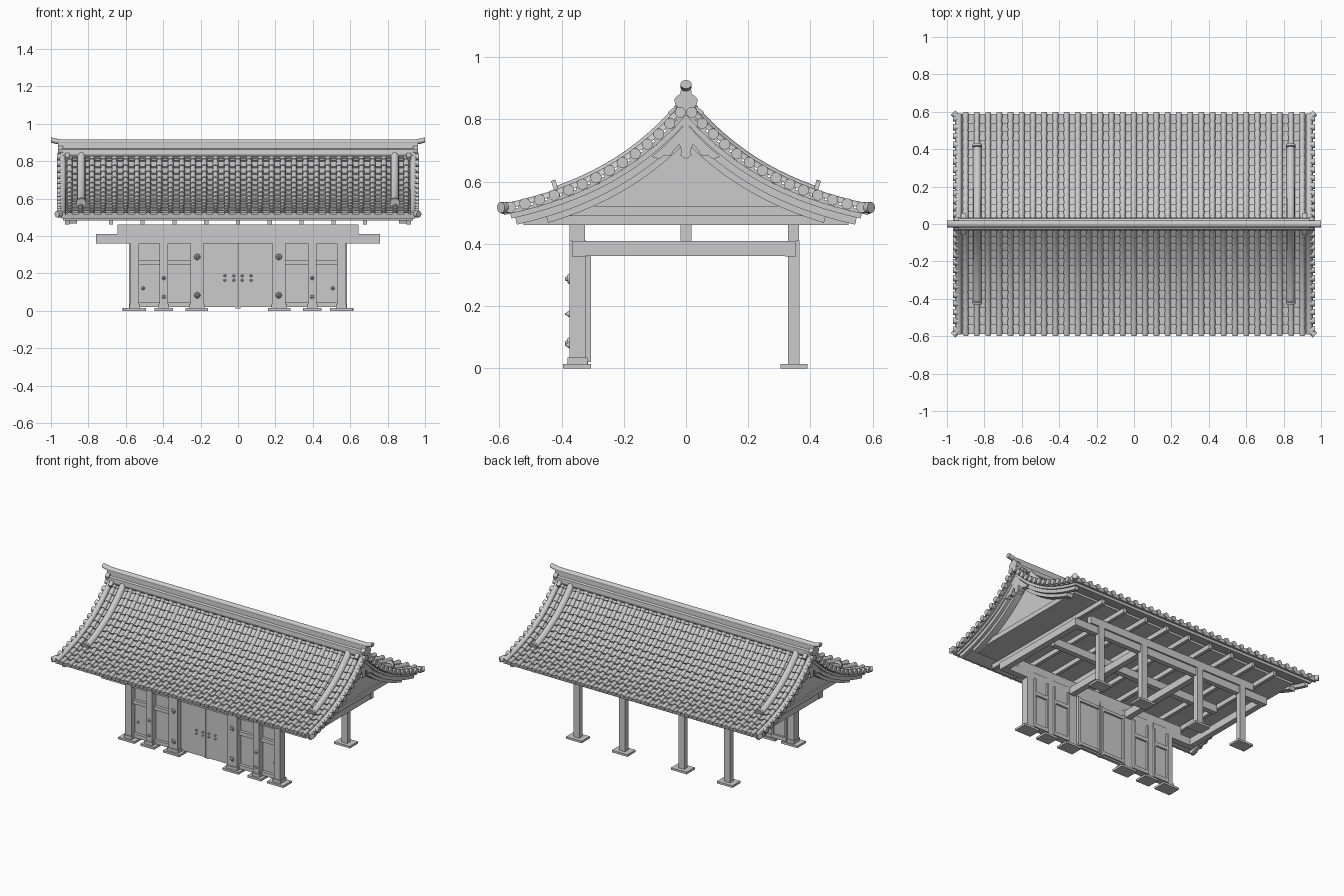
import bpy, bmesh, math
from mathutils import Vector, Matrix

if "Cube" in bpy.data.objects:
    bpy.data.objects.remove(bpy.data.objects["Cube"])


def finish(name, bm, smooth=False):
    bmesh.ops.recalc_face_normals(bm, faces=bm.faces[:])
    me = bpy.data.meshes.new(name)
    bm.to_mesh(me)
    bm.free()
    if smooth:
        me.shade_smooth()
        me.set_sharp_from_angle(angle=math.radians(40))
    ob = bpy.data.objects.new(name, me)
    bpy.context.collection.objects.link(ob)
    return ob


def boxes(name, items, mirror=False):
    """items: (x0, x1, y0, y1, z0, z1); mirror repeats them at -x"""
    bm = bmesh.new()
    if mirror:
        items = items + [(-b[1], -b[0]) + tuple(b[2:]) for b in items]
    for x0, x1, y0, y1, z0, z1 in items:
        m = Matrix.Translation(((x0 + x1) / 2, (y0 + y1) / 2, (z0 + z1) / 2)) @ \
            Matrix.Diagonal((x1 - x0, y1 - y0, z1 - z0, 1))
        bmesh.ops.create_cube(bm, size=1, matrix=m)
    return finish(name, bm)


def add_prism(bm, pts, x0, x1):
    a = [bm.verts.new((x0, y, z)) for y, z in pts]
    b = [bm.verts.new((x1, y, z)) for y, z in pts]
    n = len(pts)
    bm.faces.new(a)
    bm.faces.new(b[::-1])
    for i in range(n):
        bm.faces.new((a[i], a[(i + 1) % n], b[(i + 1) % n], b[i]))


def add_loft(bm, rings):
    vr = [[bm.verts.new(p) for p in r] for r in rings]
    n = len(vr[0])
    for a, b in zip(vr, vr[1:]):
        for i in range(n):
            bm.faces.new((a[i], a[(i + 1) % n], b[(i + 1) % n], b[i]))
    bm.faces.new(vr[0])
    bm.faces.new(vr[-1][::-1])


def add_rod(bm, p, axis, r1, r2, length, seg=10):
    """cylinder or cone centred on p along axis"""
    rot = Vector(axis).to_track_quat('Z', 'Y').to_matrix().to_4x4()
    bmesh.ops.create_cone(bm, cap_ends=True, segments=seg, radius1=r1, radius2=r2,
                          depth=length, matrix=Matrix.Translation(p) @ rot)


# concave roof curve, d = offset along the surface normal
def roof(y, d=0.0):
    e = 0.41 * math.exp(-y / 0.33)
    n = Vector((e / 0.33, 1)).normalized()
    return Vector((y, 0.46 + e)) + n * d


def rows(y0, y1, n):
    """y values with equal arc length along the roof curve"""
    ys = [y0 + (y1 - y0) * i / 400 for i in range(401)]
    acc = [0.0]
    for a, b in zip(ys, ys[1:]):
        acc.append(acc[-1] + (roof(b) - roof(a)).length)
    return [ys[min(range(401), key=lambda k: abs(acc[k] - acc[-1] * i / n))] for i in range(n + 1)]


ROWS = rows(0.015, 0.592, 14)


def strip(d0, d1, y0, y1, s, n=16):
    ys = rows(y0, y1, n)
    return [(s * p.x, p.y) for p in [roof(y, d0) for y in ys] + [roof(y, d1) for y in ys[::-1]]]


def add_rib(bm, x, s, stations, seg=7, d=-0.018):
    """round cover tile swept down the roof; stations: (y, radius)"""
    rings = []
    for y, r in stations:
        ring = []
        for k in range(seg):
            a = math.pi * k / (seg - 1)
            p = roof(y, d + r * math.sin(a))
            ring.append((x + r * math.cos(a), s * p.x, p.y))
        rings.append(ring)
    add_loft(bm, rings)


# stepped flat tiles and the roof board below them
bm = bmesh.new()
bd = bmesh.new()
for s in (-1, 1):
    top = []
    for a, b in zip(ROWS, ROWS[1:]):
        top += [roof(a, -0.026), roof(b, -0.015)]
    low = [roof(y, -0.036) for y in ROWS[::-1]]
    add_prism(bm, [(s * p.x, p.y) for p in top + low], -0.945, 0.945)
    add_prism(bd, strip(-0.036, -0.052, 0.005, 0.572, s), -0.935, 0.935)
finish("flat_roof_tiles", bm)
finish("roof_boards", bd)

# round cover tiles with eave discs
bm = bmesh.new()
bd = bmesh.new()
for s in (-1, 1):
    for i in range(31):
        x = -0.9 + 0.06 * i
        st = []
        for a, b in zip(ROWS, ROWS[1:]):
            st += [(a, 0.013), (b, 0.0175)]
        add_rib(bm, x, s, st)
        p = roof(0.59, -0.016)
        add_rod(bd, (x, s * p.x, p.y), (0, s, -0.2), 0.016, 0.016, 0.018)
finish("round_roof_tiles", bm, True)
finish("eave_tile_discs", bd, True)

# gable edge tiles: a rib down the verge and short round tiles pointing out
bm = bmesh.new()
for s in (-1, 1):
    for sx in (-1, 1):
        add_rib(bm, sx * 0.938, s, [(y, 0.018) for y in ROWS])
        for a, b in zip(ROWS, ROWS[1:]):
            p = roof((a + b) / 2, -0.016)
            add_rod(bm, (sx * 0.952, s * p.x, p.y), (sx, 0, 0), 0.018, 0.018, 0.03)
        p = roof(0.58, -0.014)
        add_rod(bm, (sx * 0.95, s * p.x, p.y), (sx, s, 0), 0.018, 0.018, 0.05)
finish("gable_edge_tiles", bm, True)

# descending ridges with end ornaments
bm = bmesh.new()
for s in (-1, 1):
    for sx in (-1, 1):
        add_rib(bm, sx * 0.838, s, [(y, 0.022) for y in rows(0.02, 0.415, 14)], d=-0.012)
        p = roof(0.418, 0.002)
        add_rod(bm, (sx * 0.838, s * p.x, p.y), (0, s, -0.3), 0.028, 0.028, 0.014)
finish("descending_ridges", bm, True)

# main ridge wall, cap and upturned ends
bm = bmesh.new()
add_prism(bm, [(-0.034, 0.825), (-0.03, 0.862), (-0.018, 0.868), (-0.016, 0.9),
               (0.016, 0.9), (0.018, 0.868), (0.03, 0.862), (0.034, 0.825)], -0.95, 0.95)
finish("ridge_wall", bm)
bm = bmesh.new()
path = [(-1.0, 0.913), (-0.975, 0.907), (-0.95, 0.902), (0.95, 0.902), (0.975, 0.907), (1.0, 0.913)]
add_loft(bm, [[(x, 0.018 * math.cos(k * math.pi / 6), z + 0.014 * math.sin(k * math.pi / 6))
               for k in range(12)] for x, z in path])
finish("ridge_cap", bm, True)
half = [(0.0, 0.9), (0.016, 0.9), (0.018, 0.882), (0.028, 0.876), (0.038, 0.864),
        (0.034, 0.848), (0.026, 0.838), (0.028, 0.82), (0.0, 0.81)]
bm = bmesh.new()
for sx in (-1, 1):
    add_prism(bm, half + [(-y, z) for y, z in half[-2:0:-1]], sx * 0.935, sx * 0.962)
finish("ridge_end_ornaments", bm)

# gable walls, barge boards and hanging gable ornaments
bm = bmesh.new()
curve = [roof(y, -0.05) for y in rows(0.0, 0.445, 16)]
right = [(p.x, p.y) for p in curve if p.x > 0.002 and p.y > 0.522]
apex = [(0, 0.81)]
add_prism(bm, [(-0.445, 0.52)] + [(-y, z) for y, z in right[::-1]] + apex + right + [(0.445, 0.52)],
          -0.86, 0.86)
finish("gable_walls", bm)
bm = bmesh.new()
for sx in (-1, 1):
    for s in (-1, 1):
        add_prism(bm, strip(-0.03, -0.075, 0.0, 0.56, s), sx * 0.9, sx * 0.925)
        add_prism(bm, strip(-0.07, -0.095, 0.03, 0.47, s), sx * 0.86, sx * 0.905)
finish("barge_boards", bm)
half = [(0, 0.79), (0.035, 0.75), (0.07, 0.715), (0.11, 0.68), (0.085, 0.672), (0.07, 0.685),
        (0.05, 0.682), (0.04, 0.7), (0.022, 0.72), (0.014, 0.7), (0.018, 0.685), (0, 0.672)]
bm = bmesh.new()
for sx in (-1, 1):
    add_prism(bm, half + [(-y, z) for y, z in half[-2:0:-1]], sx * 0.89, sx * 0.935)
finish("gable_ornaments", bm)

# ceiling and timber frame
boxes("ceiling", [(-0.87, 0.87, -0.47, 0.47, 0.49, 0.522)])
boxes("rafters", [(k * 0.17 - 0.011, k * 0.17 + 0.011, -0.522, 0.522, 0.46, 0.491) for k in range(-4, 5)])
boxes("upper_beams", [(-0.645, 0.645, y - w, y + w, 0.41, 0.461)
                      for y, w in ((-0.35, 0.025), (0, 0.018), (0.345, 0.018))])
boxes("frame_long_beams", [(-0.76, 0.76, -0.367, -0.325, 0.36, 0.41), (-0.76, 0.76, 0.318, 0.352, 0.36, 0.41)])
boxes("frame_cross_beams", [(x - 0.02, x + 0.02, -0.36, 0.345, 0.361, 0.409) for x in (0.22, 0.738)], True)

# posts and base slabs
boxes("back_posts", [(x - 0.022, x + 0.022, 0.328, 0.364, 0.01, 0.411) for x in (0.22, 0.56)], True)
FRONT = [(0.53, 0.575), (0.375, 0.42), (0.185, 0.255)]
boxes("front_posts", [(a, b, -0.375, -0.322, 0.01, 0.411) for a, b in FRONT], True)
boxes("post_collars", [(a - 0.006, b + 0.006, -0.381, -0.316, 0.014, 0.035) for a, b in FRONT], True)
slabs = [(x - 0.058, x + 0.058, 0.304, 0.39, 0, 0.014) for x in (0.22, 0.56)]
slabs += [(x - w, x + w, -0.395, -0.305, 0, 0.014) for x, w in ((0.553, 0.06), (0.3975, 0.05), (0.22, 0.06))]
boxes("base_slabs", slabs, True)

# side wall panels, rails and the central double door
bays = [(0.255, 0.375), (0.42, 0.53)]
boxes("side_panels", [(a, b, -0.335, -0.318, 0.02, 0.405) for a, b in bays], True)
boxes("side_rails", [(a, b, -0.355, -0.306, z, z + 0.025) for a, b in bays for z in (0.02, 0.245)], True)
boxes("panel_frames", [(x, x + 0.012, -0.32, -0.306, 0.02, 0.36)
                       for a, b in bays for x in (a, b - 0.012)], True)
boxes("door_leaves", [(0.0015, 0.185, -0.34, -0.32, 0.02, 0.4)], True)
boxes("door_frames", [(0.004, 0.018, -0.322, -0.306, 0.02, 0.36), (0.17, 0.185, -0.322, -0.306, 0.02, 0.36),
                      (0.018, 0.17, -0.322, -0.308, 0.03, 0.05), (0.018, 0.17, -0.322, -0.308, 0.335, 0.355)], True)
boxes("door_stop", [(-0.013, 0.013, -0.335, -0.315, 0.012, 0.022)])

# metal bosses on posts and studs on doors
bm = bmesh.new()
for sx in (-1, 1):
    for x, y, z, r in ((0.218, -0.377, 0.288, 0.018), (0.218, -0.377, 0.083, 0.018),
                       (0.397, -0.377, 0.175, 0.011), (0.397, -0.377, 0.075, 0.011),
                       (0.507, -0.337, 0.12, 0.01), (0.07, -0.342, 0.187, 0.008), (0.07, -0.342, 0.164, 0.008),
                       (0.022, -0.342, 0.187, 0.008), (0.022, -0.342, 0.164, 0.008)):
        add_rod(bm, (sx * x, y, z), (0, -1, 0), r, r * 0.75, 0.008, 12)
        add_rod(bm, (sx * x, y - 0.007, z), (0, -1, 0), r * 0.5, r * 0.25, 0.01, 12)
finish("bosses_and_studs", bm, True)
